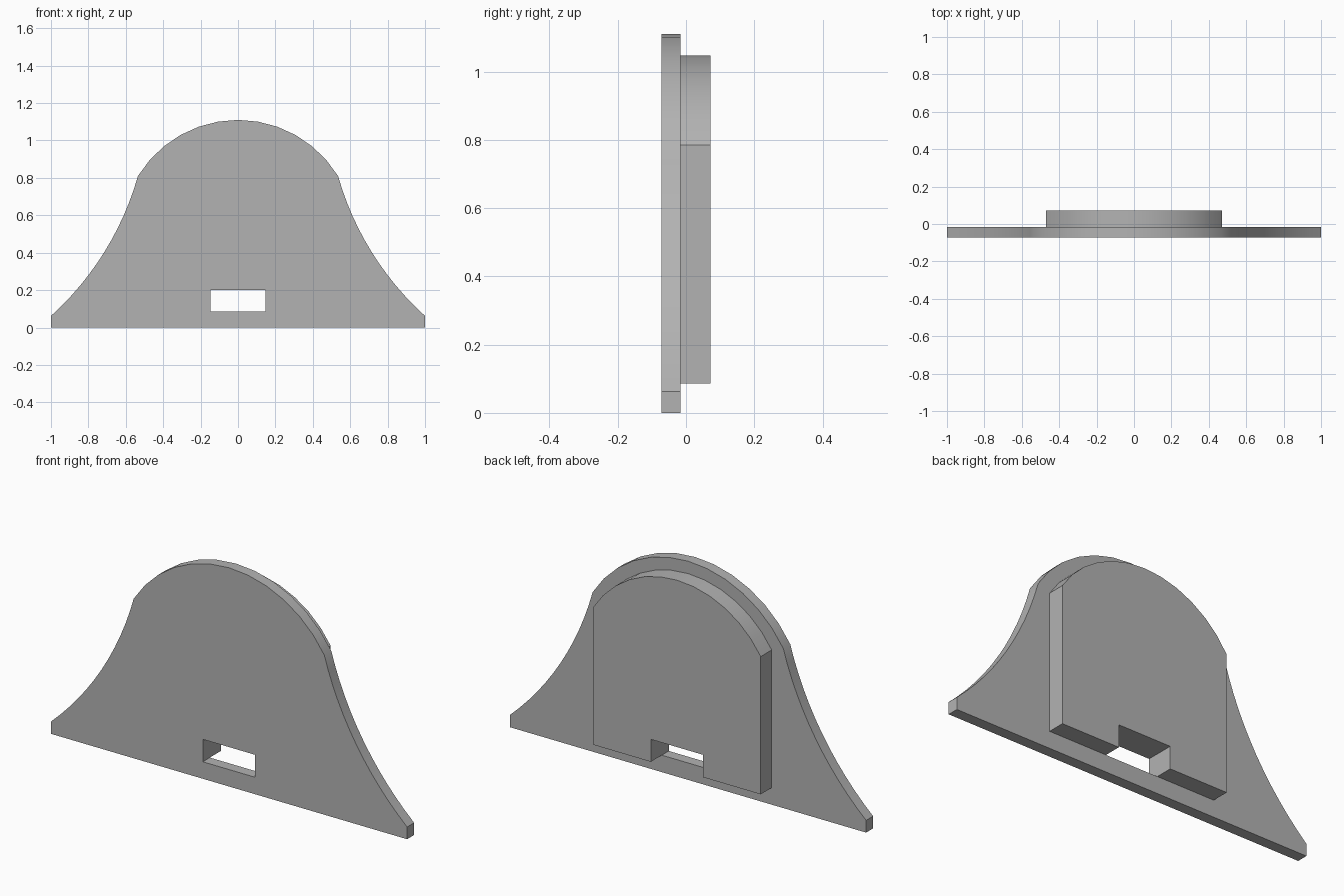
import bpy
import bmesh
import math
from mathutils import Vector

if "Cube" in bpy.data.objects:
    bpy.data.objects.remove(bpy.data.objects["Cube"], do_unlink=True)

grey = bpy.data.materials.new("plain_grey")
grey.use_nodes = True
GREY = (0.45, 0.45, 0.45, 1)
grey.diffuse_color = GREY
grey.node_tree.nodes["Principled BSDF"].inputs["Base Color"].default_value = GREY


def arc(start, end, sagitta, steps):
    """Points of a circular arc that bulges left of start -> end by sagitta."""
    a, b = Vector(start), Vector(end)
    chord = b - a
    left = Vector((-chord.y, chord.x)).normalized()
    half = chord.length / 2
    radius = (half * half + sagitta * sagitta) / (2 * sagitta)
    centre = (a + b) / 2 + left * (sagitta - radius)
    turn = math.asin(half / abs(radius))
    reach = left * radius
    points = []
    for i in range(steps + 1):
        t = turn * (1 - 2 * i / steps) * (1 if sagitta > 0 else -1)
        c, s = math.cos(t), math.sin(t)
        points.append(centre + Vector((reach.x * c - reach.y * s,
                                       reach.x * s + reach.y * c)))
    return points


def slab(name, loops, front, back):
    """Fill x-z outlines (later loops are holes) and extrude them along y."""
    bm = bmesh.new()
    edges = []
    for loop in loops:
        verts = [bm.verts.new((x, front, z)) for x, z in loop]
        edges += [bm.edges.new((v, verts[i - 1])) for i, v in enumerate(verts)]
    bmesh.ops.triangle_fill(bm, edges=edges, use_beauty=True,
                            normal=(0, -1, 0))
    grown = bmesh.ops.extrude_face_region(bm, geom=bm.faces[:],
                                          use_keep_orig=True)["geom"]
    moved = [v for v in grown if isinstance(v, bmesh.types.BMVert)]
    bmesh.ops.translate(bm, verts=moved, vec=(0, back - front, 0))
    bmesh.ops.recalc_face_normals(bm, faces=bm.faces[:])
    mesh = bpy.data.meshes.new(name)
    bm.to_mesh(mesh)
    bm.free()
    mesh.materials.append(grey)
    obj = bpy.data.objects.new(name, mesh)
    bpy.context.collection.objects.link(obj)
    bpy.ops.object.select_all(action="DESELECT")
    obj.select_set(True)
    bpy.context.view_layer.objects.active = obj
    bpy.ops.object.shade_smooth_by_angle(angle=math.radians(30))


FRONT, SEAM, BACK = -0.072, -0.016, 0.072
SLOT_X, SLOT_LOW, SLOT_TOP = 0.147, 0.086, 0.2

# Bell-shaped front plate with a rectangular slot
shoulder, toe = (0.535, 0.81), (1, 0.062)
flare = arc(shoulder, toe, -0.062, 12)
dome = arc((-0.535, 0.81), shoulder, 0.3, 12)
mirrored = [(-x, z) for x, z in reversed(flare)]
outline = [(-1, 0)] + mirrored[:-1] + dome[:-1] + flare + [(1, 0)]
slot = [(-SLOT_X, SLOT_LOW), (SLOT_X, SLOT_LOW),
        (SLOT_X, SLOT_TOP), (-SLOT_X, SLOT_TOP)]
slab("front_plate", [outline, slot], FRONT, SEAM)

# Round-topped rear block, notched at the bottom to continue the slot
crown = arc((-0.47, 0.785), (0.47, 0.785), 0.262, 12)
block = [(-0.47, SLOT_LOW)] + crown + [
    (0.47, SLOT_LOW), (SLOT_X, SLOT_LOW), (SLOT_X, SLOT_TOP),
    (-SLOT_X, SLOT_TOP), (-SLOT_X, SLOT_LOW)]
slab("rear_block", [block], SEAM, BACK)
